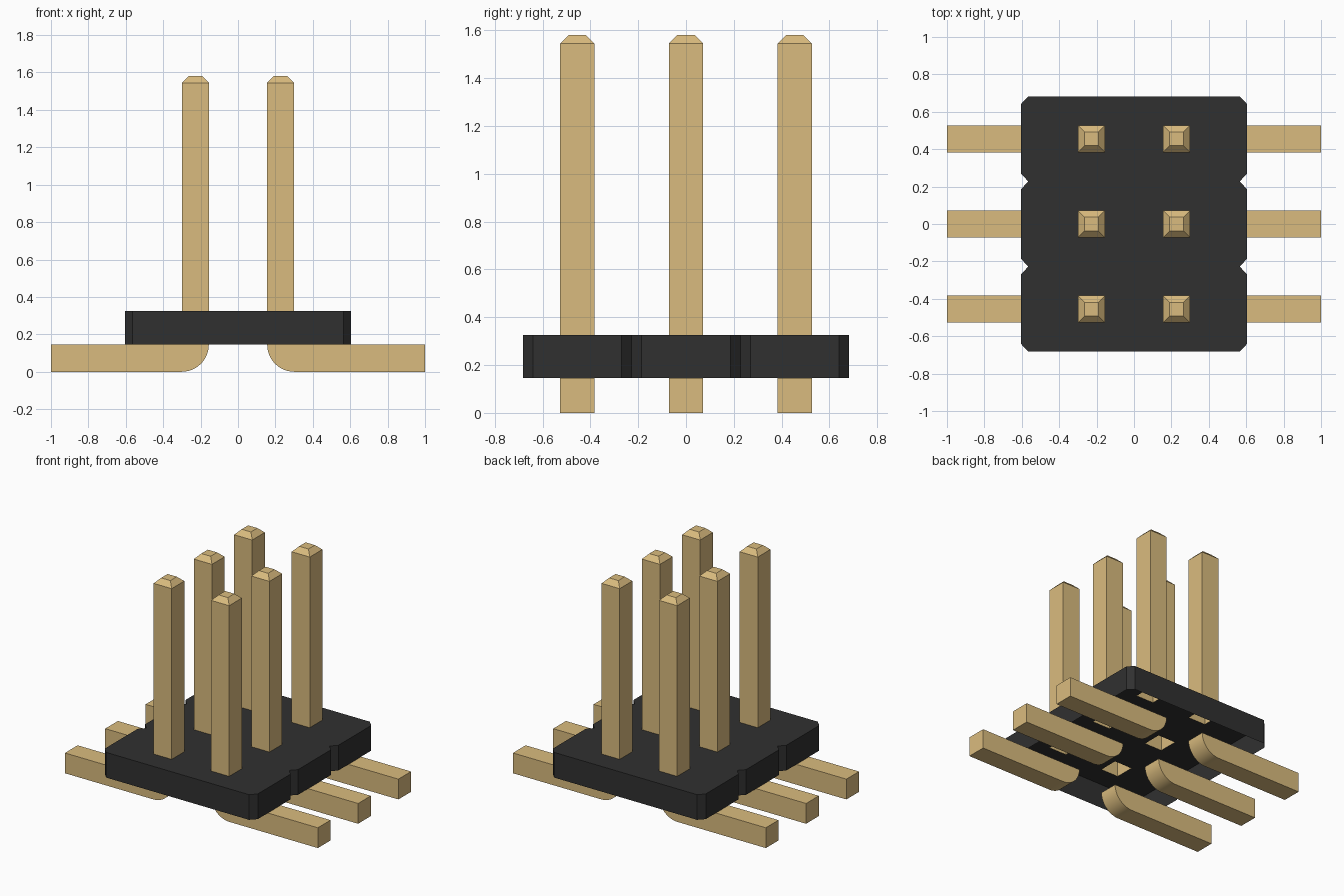
import bpy, bmesh, math
from mathutils import Matrix, Vector

cube = bpy.data.objects.get("Cube")
if cube:
    bpy.data.objects.remove(cube, do_unlink=True)

HALF = 0.0715         # half width of a pin
TIP = 0.035           # tip chamfer
PITCH = 0.455
COLUMN = 0.2275       # pin centre from the middle
LOW, HIGH = 0.145, 0.325   # bottom and top of the housing
ROWS = (-PITCH, 0, PITCH)


def material(name, rgb):
    mat = bpy.data.materials.new(name)
    mat.use_nodes = True
    mat.diffuse_color = (*rgb, 1)
    mat.node_tree.nodes["Principled BSDF"].inputs["Base Color"].default_value = (*rgb, 1)
    return mat


gold = material("pin gold", (0.70, 0.50, 0.21))
black = material("housing black", (0.03, 0.03, 0.03))


def finish(name, bm, mat):
    mesh = bpy.data.meshes.new(name)
    bm.to_mesh(mesh)
    bm.free()
    mesh.materials.append(mat)
    obj = bpy.data.objects.new(name, mesh)
    bpy.context.collection.objects.link(obj)
    return obj


def square(bm, x, y, z, half):
    return [bm.verts.new((x + sx * half, y + sy * half, z))
            for sx, sy in ((-1, -1), (1, -1), (1, 1), (-1, 1))]


def bridge(bm, lower, upper):
    n = len(lower)
    return [bm.faces.new((lower[i], lower[(i + 1) % n], upper[(i + 1) % n], upper[i]))
            for i in range(n)]


def loop_edges(bm, ring):
    return [bm.edges.new((ring[i], ring[(i + 1) % len(ring)])) for i in range(len(ring))]


# Housing: chamfered, notched outline, open underneath, square holes in the top
def housing():
    wide, narrow, cut = 0.605, 0.565, 0.042
    side = []
    for row in ROWS:
        a, b = row - PITCH / 2, row + PITCH / 2
        side += [(narrow, a), (wide, a + cut), (wide, b - cut)]
    side.append((narrow, ROWS[-1] + PITCH / 2))
    outline = side + [(-x, -y) for x, y in side]
    bm = bmesh.new()
    bottom = [bm.verts.new((x, y, LOW)) for x, y in outline]
    top = [bm.verts.new((x, y, HIGH)) for x, y in outline]
    bridge(bm, bottom, top)
    edges = [bm.edges.get((top[i - 1], top[i])) for i in range(len(top))]
    for sx in (-1, 1):
        for y in ROWS:
            edges += loop_edges(bm, square(bm, sx * COLUMN, y, HIGH, HALF))
    bmesh.ops.triangle_fill(bm, edges=edges, use_beauty=True, normal=Vector((0, 0, 1)))
    bmesh.ops.dissolve_limit(bm, angle_limit=0.01, verts=bm.verts[:], edges=bm.edges[:])
    for face in bm.faces:
        if abs(face.normal.z) > 0.9 and face.normal.z < 0:
            face.normal_flip()
    finish("housing", bm, black)


# Upright pin: open square tube with a chamfered tip
def post(name, x, y):
    bm = bmesh.new()
    rings = [square(bm, x, y, z, h) for z, h in
             ((HIGH, HALF), (1.545, HALF), (1.58, HALF - TIP))]
    bridge(bm, rings[0], rings[1])
    bridge(bm, rings[1], rings[2])
    bm.faces.new(rings[2])
    finish(name, bm, gold)


# Foot: bar with a rounded heel under the pin and a chamfered toe
def foot(name, side, y):
    inner, r = COLUMN - HALF, LOW
    heel = [(inner + r - r * math.cos(t), r - r * math.sin(t))
            for t in (math.pi / 2 * i / 12 for i in range(13))]
    profile = heel + [(1 - TIP, 0), (1 - TIP, LOW)]
    bm = bmesh.new()
    front = [bm.verts.new((x, -HALF, z)) for x, z in profile]
    back = [bm.verts.new((x, HALF, z)) for x, z in profile]
    bm.faces.new(front)
    bm.faces.new(back[::-1])
    walls = bridge(bm, front, back)
    for face in walls[:12]:
        face.smooth = True
    toe = walls[-2]
    bmesh.ops.inset_region(bm, faces=[toe], thickness=TIP, use_even_offset=True)
    for v in toe.verts:
        v.co.x = 1
    if side < 0:
        bmesh.ops.scale(bm, vec=(-1, 1, 1), verts=bm.verts[:])
    bmesh.ops.translate(bm, vec=(0, y, 0), verts=bm.verts[:])
    bmesh.ops.recalc_face_normals(bm, faces=bm.faces[:])
    finish(name, bm, gold)


housing()
for side, label in ((1, "left"), (-1, "right")):
    for y, place in zip(ROWS, ("front", "middle", "back")):
        post(f"{place}_{label}_pin", side * COLUMN, y)
        foot(f"{place}_{label}_foot", side, y)
